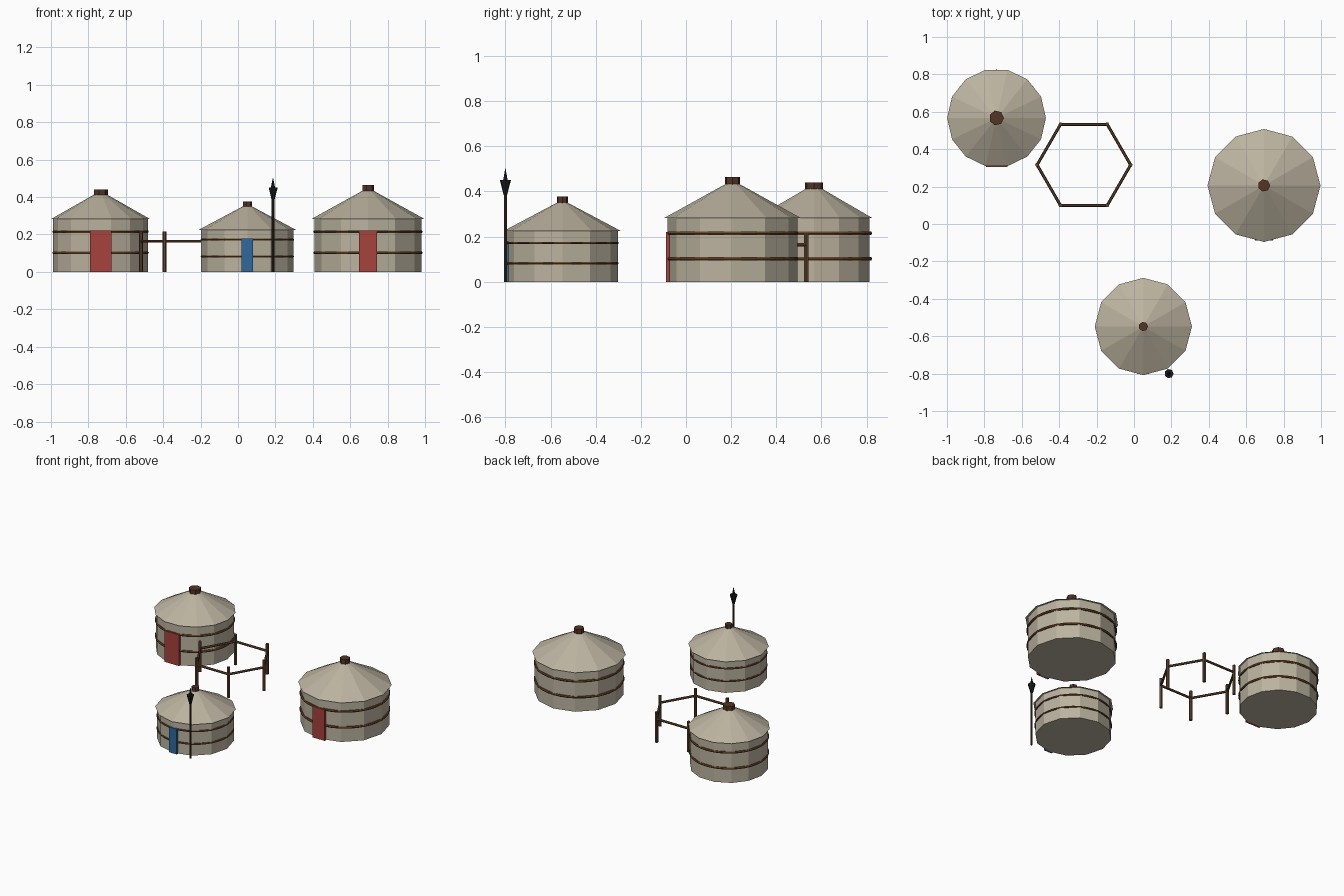
import bpy, bmesh
from math import sin, cos, tau
from mathutils import Vector

cube = bpy.data.objects.get("Cube")
if cube:
    bpy.data.objects.remove(cube)


def material(name, rgb):
    m = bpy.data.materials.new(name)
    m.use_nodes = True
    m.diffuse_color = (*rgb, 1)
    m.node_tree.nodes["Principled BSDF"].inputs["Base Color"].default_value = (*rgb, 1)
    return m


FELT = material("felt", (0.50, 0.45, 0.35))
ROPE = material("rope brown", (0.13, 0.06, 0.022))
WOOD = material("fence wood", (0.12, 0.06, 0.03))
CROWN = material("crown wood", (0.09, 0.035, 0.018))
RED = material("red door", (0.38, 0.055, 0.048))
BLUE = material("blue door", (0.03, 0.14, 0.33))
POLE = material("dark pole wood", (0.045, 0.025, 0.015))
IRON = material("black iron", (0.012, 0.012, 0.014))


def finish(name, bm, mat, at=(0, 0, 0)):
    bmesh.ops.recalc_face_normals(bm, faces=bm.faces)
    me = bpy.data.meshes.new(name)
    bm.to_mesh(me)
    bm.free()
    me.materials.append(mat)
    ob = bpy.data.objects.new(name, me)
    ob.location = at
    bpy.context.collection.objects.link(ob)
    return ob


def lathe(name, profile, sides, mat, at, closed=False):
    """Spin (radius, z) points about z; open profiles get end caps."""
    bm = bmesh.new()
    rings = []
    for r, z in profile:
        n = sides if r > 0 else 1
        rings.append([bm.verts.new((r * cos(tau * i / sides), r * sin(tau * i / sides), z))
                      for i in range(n)])
    pairs = list(zip(rings, rings[1:]))
    if closed:
        pairs.append((rings[-1], rings[0]))
    for a, b in pairs:
        for i in range(sides):
            j = (i + 1) % sides
            quad = [a[i % len(a)], a[j % len(a)], b[j % len(b)], b[i % len(b)]]
            bm.faces.new(list(dict.fromkeys(quad)))
    if not closed:
        for ring in (rings[0], rings[-1]):
            if len(ring) > 2:
                bm.faces.new(ring)
    return finish(name, bm, mat, at)


def box(name, size, mat, at):
    bm = bmesh.new()
    bmesh.ops.create_cube(bm, size=1)
    bmesh.ops.scale(bm, vec=size, verts=bm.verts)
    return finish(name, bm, mat, at)


def rod(name, a, b, radius, mat):
    a, b = Vector(a), Vector(b)
    ob = lathe(name, [(radius, 0), (radius, (b - a).length)], 6, mat, a)
    ob.rotation_euler = (b - a).to_track_quat('Z', 'Y').to_euler()
    return ob


def hut(name, x, y, sides, wall_r, wall_h, roof_r, apex, crown, door, door_mat, ropes, rope_r):
    at = (x, y, 0)
    lathe(name + "_wall", [(wall_r, 0), (wall_r, wall_h)], sides, FELT, at)
    lathe(name + "_roof", [(roof_r, wall_h), (0, apex)], sides, FELT, at)
    # Smoke crown
    r, low, high = crown
    lathe(name + "_crown", [(r, low), (r, high)], 7, CROWN, at)
    # Door panel
    w, h = door
    box(name + "_door", (w, 0.016, h), door_mat, (x, y - wall_r, h / 2))
    # Binding ropes
    for i, z in enumerate(ropes):
        ring = [(wall_r - 0.003 + rope_r * cos(tau * k / 6), z + rope_r * sin(tau * k / 6))
                for k in range(6)]
        lathe(f"{name}_rope_{i + 1}", ring, 36, ROPE, at, closed=True)


hut("rear_hut", -0.735, 0.567, 14, 0.253, 0.283, 0.264, 0.433,
    (0.04, 0.405, 0.44), (0.115, 0.22), RED, (0.102, 0.215), 0.008)
hut("side_hut", 0.695, 0.206, 12, 0.287, 0.283, 0.302, 0.45,
    (0.033, 0.425, 0.465), (0.095, 0.22), RED, (0.102, 0.215), 0.008)
hut("front_hut", 0.05, -0.548, 12, 0.247, 0.225, 0.26, 0.363,
    (0.025, 0.345, 0.377), (0.062, 0.178), BLUE, (0.082, 0.172), 0.006)

# Hexagonal pen: posts and one rail per side
corners = [(-0.268 + 0.25 * cos(tau * i / 6), 0.316 + 0.25 * sin(tau * i / 6)) for i in range(6)]
for i, (x, y) in enumerate(corners):
    nx, ny = corners[(i + 1) % 6]
    rod(f"pen_post_{i + 1}", (x, y, 0), (x, y, 0.215), 0.011, WOOD)
    rod(f"pen_rail_{i + 1}", (x, y, 0.164), (nx, ny, 0.164), 0.008, WOOD)

# Standard: pole, hanging tuft and point
spot = (0.187, -0.8, 0)
lathe("standard_pole", [(0.007, 0), (0.007, 0.46)], 6, POLE, spot)
lathe("standard_tuft", [(0.008, 0.385), (0.025, 0.45)], 7, IRON, spot)
lathe("standard_point", [(0.012, 0.448), (0, 0.506)], 6, IRON, spot)
